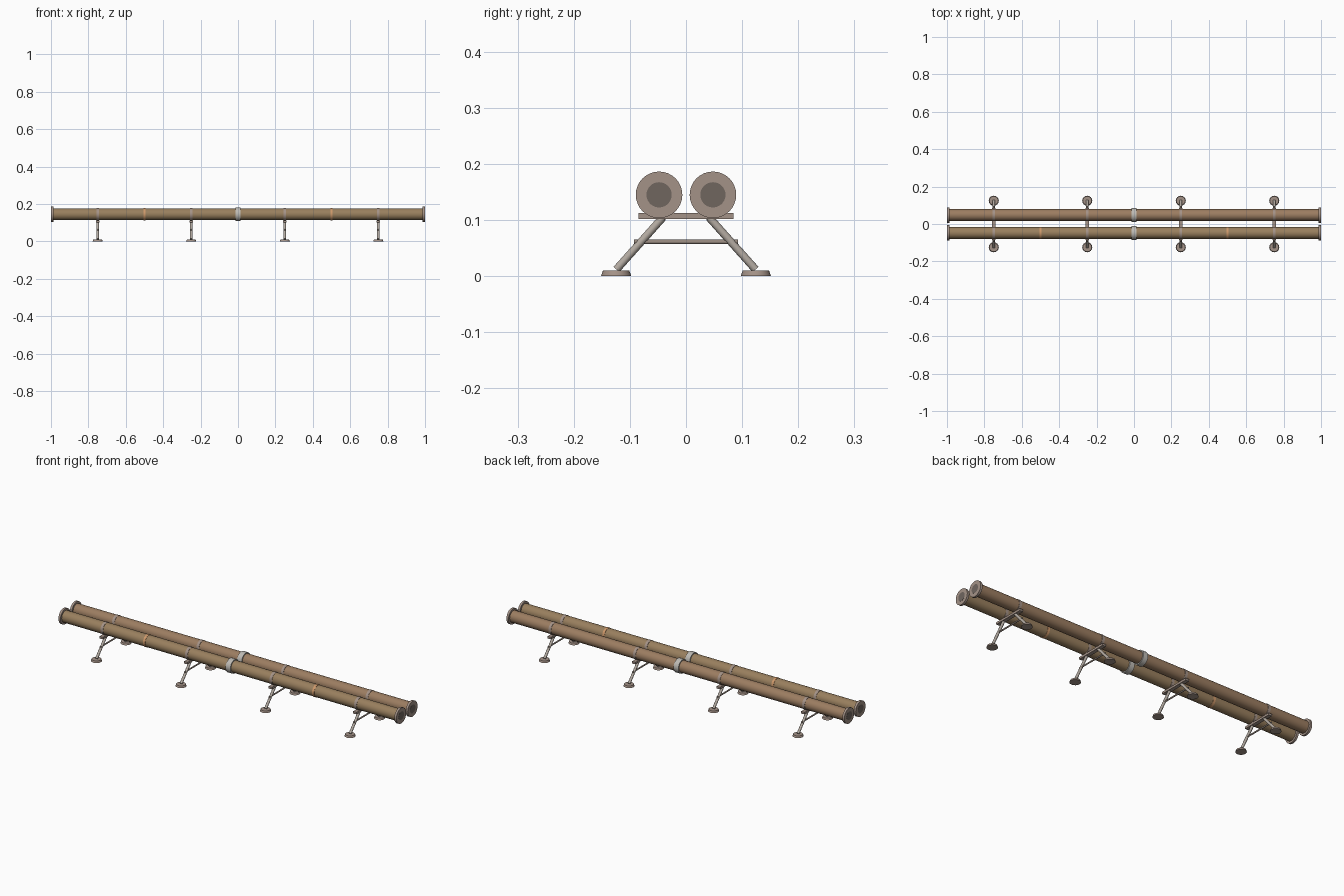
import bpy, bmesh, math
from mathutils import Vector

if "Cube" in bpy.data.objects:
    bpy.data.objects.remove(bpy.data.objects["Cube"])


def mat(name, r, g, b):
    m = bpy.data.materials.new(name)
    lin = [((c / 255 + 0.055) / 1.055) ** 2.4 for c in (r, g, b)]
    m.diffuse_color = (*lin, 1)
    m.use_nodes = True
    m.node_tree.nodes["Principled BSDF"].inputs["Base Color"].default_value = m.diffuse_color
    return m


BROWN = mat("pipe brown", 156, 125, 97)
OLIVE = mat("pipe olive brown", 153, 127, 94)
FLANGE = mat("weathered steel", 164, 146, 135)
BORE = mat("dark bore", 112, 102, 95)
COUPLING = mat("pale galvanised steel", 190, 187, 181)
COPPER = mat("copper band", 206, 152, 106)
LEG = mat("leg steel", 180, 171, 162)
BRACE = mat("brace steel", 150, 136, 126)

PIPE_Y, PIPE_Z, PIPE_R = 0.048, 0.145, 0.031


def finish(bm, name, material):
    me = bpy.data.meshes.new(name)
    bmesh.ops.recalc_face_normals(bm, faces=bm.faces)
    bm.to_mesh(me)
    bm.free()
    ob = bpy.data.objects.new(name, me)
    bpy.context.collection.objects.link(ob)
    me.materials.append(material)
    bpy.ops.object.select_all(action='DESELECT')
    bpy.context.view_layer.objects.active = ob
    ob.select_set(True)
    bpy.ops.object.shade_smooth_by_angle(angle=math.radians(35))
    return ob


def rod(name, a, b, r, material, sides=32, r2=None):
    """Cylinder or cone between two points."""
    a, b = Vector(a), Vector(b)
    bm = bmesh.new()
    bmesh.ops.create_cone(bm, cap_ends=True, segments=sides, radius1=r,
                          radius2=r if r2 is None else r2, depth=(b - a).length)
    rot = (b - a).to_track_quat('Z', 'Y').to_matrix().to_4x4()
    bm.transform(rot)
    bmesh.ops.translate(bm, verts=bm.verts, vec=(a + b) / 2)
    return finish(bm, name, material)


def ring(name, x, y, width, r, material):
    return rod(name, (x - width / 2, y, PIPE_Z), (x + width / 2, y, PIPE_Z), r, material)


def box(name, centre, size, material):
    bm = bmesh.new()
    bmesh.ops.create_cube(bm, size=1)
    bmesh.ops.scale(bm, verts=bm.verts, vec=size)
    bmesh.ops.translate(bm, verts=bm.verts, vec=centre)
    return finish(bm, name, material)


# Two pipes with couplings, end flanges and clamps
for side, label, colour in ((-1, "front", OLIVE), (1, "back", BROWN)):
    y = side * PIPE_Y
    rod(f"{label}_pipe", (-0.992, y, PIPE_Z), (0.992, y, PIPE_Z), PIPE_R, colour)
    ring(f"{label}_coupling", 0, y, 0.028, 0.037, COUPLING)
    for end in (-1, 1):
        ring(f"{label}_end_flange", end * 0.9935, y, 0.012, 0.0415, FLANGE)
        ring(f"{label}_bore", end * 0.997, y, 0.006, 0.0225, BORE)
    for x in (-0.75, -0.25, 0.25, 0.75):
        ring(f"{label}_clamp", x, y, 0.015, 0.0325, FLANGE)

# Copper marker bands on the front pipe only
for x in (-0.5, 0.5):
    ring("marker_band", x, -PIPE_Y, 0.013, 0.0325, COPPER)

# Trestle supports
for x in (-0.75, -0.25, 0.25, 0.75):
    box("saddle_beam", (x, 0, 0.1075), (0.02, 0.17, 0.011), FLANGE)
    rod("cross_brace", (x, -0.093, 0.061), (x, 0.093, 0.061), 0.004, BRACE, 12)
    for s in (-1, 1):
        rod("splayed_leg", (x, s * 0.124, 0.012), (x, s * 0.041, 0.105), 0.007, LEG, 12)
        rod("foot_pad", (x, s * 0.1245, 0), (x, s * 0.1245, 0.01), 0.027, FLANGE, 16, 0.0235)
